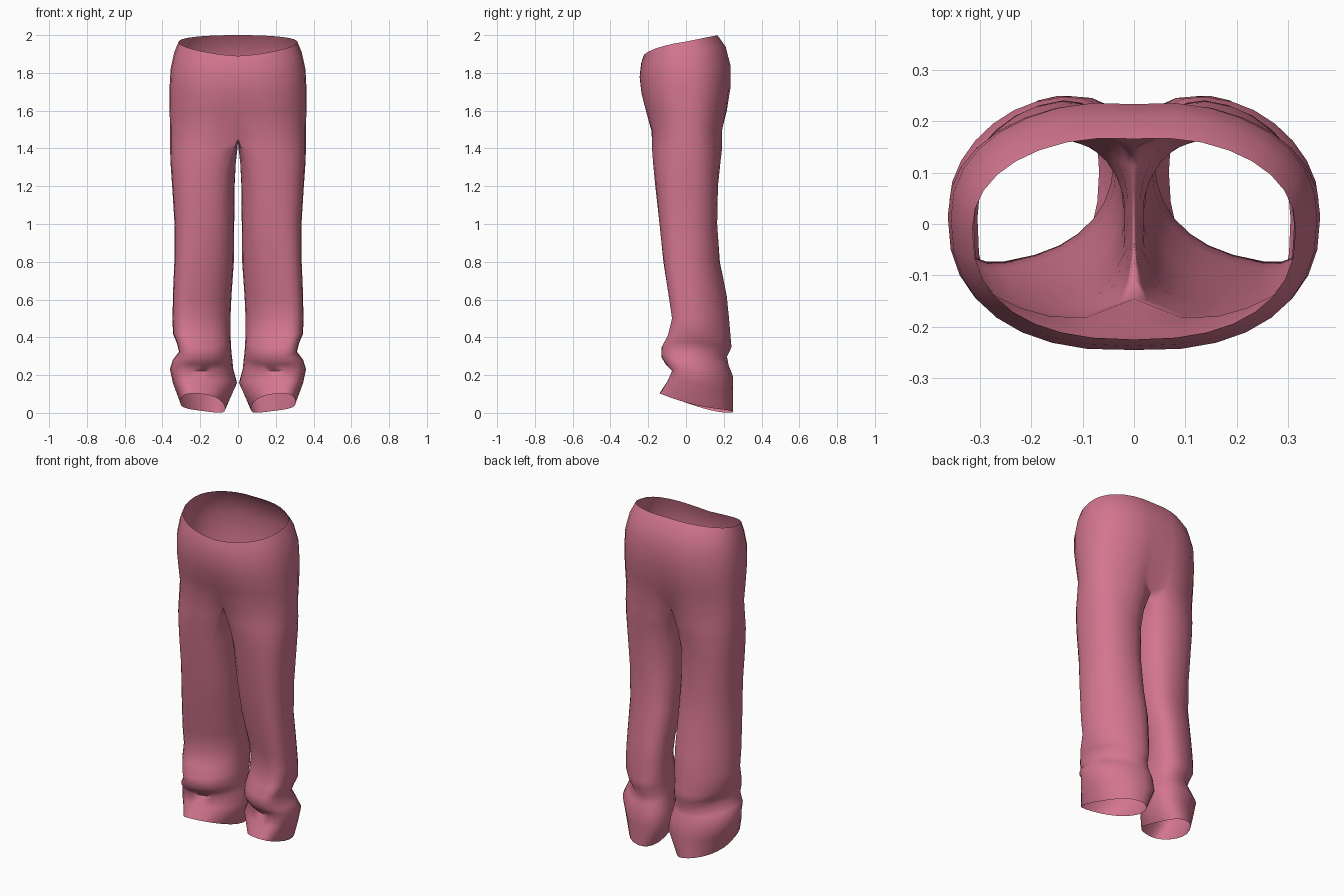
import bpy
import bmesh
from math import sin, cos, pi, radians, exp, copysign

cube = bpy.data.objects.get("Cube")
if cube:
    bpy.data.objects.remove(cube, do_unlink=True)

OUTER = 17          # ring points running from centre front round to centre back
INNER = 7           # ring points along the inside of the leg
COUNT = OUTER + INNER

# Hip rows: front height, back height, half width, front y, back y, centre pinch
HIPS = [
    (1.89, 2.0, .315, -.225, .172, 0),
    (1.85, 1.94, .337, -.238, .215, 0),
    (1.78, 1.84, .357, -.248, .242, .01),
    (1.69, 1.72, .363, -.241, .242, .03),
    (1.6, 1.6, .362, -.219, .226, .1),
    (1.5, 1.5, .36, -.194, .205, .25),
]

# Leg rows: front height, back height, inner x, outer x, front y, back y, crotch blend
LEGS = [
    (1.39, 1.39, .004, .358, -.177, .185, .7),
    (1.32, 1.32, .012, .355, -.17, .175, .4),
    (1.2, 1.2, .018, .347, -.16, .166, .12),
    (1.0, 1.0, .02, .336, -.14, .165, 0),
    (.8, .8, .022, .337, -.113, .175, 0),
    (.6, .62, .035, .345, -.075, .206, 0),
    (.5, .5, .04, .346, -.06, .218, 0),
    (.42, .4, .04, .345, -.083, .228, 0),
    (.36, .36, .038, .325, -.116, .232, 0),
    (.31, .31, .035, .312, -.118, .208, 0),
    (.27, .265, .03, .345, -.095, .216, 0),
    (.235, .21, .025, .36, -.06, .238, 0),
    (.18, .13, .005, .345, -.085, .24, 0),
    (.1, .01, .068, .305, -.128, .241, 0),
]


def rounded(value, power):
    """Superellipse coordinate for a sine or cosine."""
    return copysign(abs(value) ** (2 / power), value)


def hip_ring(zf, zb, half, yf, yb, pinch):
    """Half loop from centre front to centre back, widest behind the middle."""
    points = []
    widest = (yf + yb) / 2 + .015
    for i in range(OUTER):
        s = i / (OUTER - 1)
        a = pi * (s - .5)
        depth, power = (yb - widest, 2.2) if s > .5 else (widest - yf, 2.4)
        x = 0 if i in (0, OUTER - 1) else half * rounded(cos(a), power)
        y = widest + depth * rounded(sin(a), power)
        centre = exp(-(x / .07) ** 2)
        y *= 1 - pinch * centre
        if s > .5:
            y -= .006 * centre
        z = zf + (zb - zf) * sin(pi / 2 * s ** .85) ** 1.5
        points.append((x, y, z - .2 * pinch * centre))
    return points


def crotch_seam(back, front):
    """Points on the centre line sagging from back to front."""
    points = []
    for j in range(1, INNER + 1):
        t = j / (INNER + 1)
        y = back[1] + (front[1] - back[1]) * t
        points.append((0, y, back[2] - .015 * sin(pi * t)))
    return points


def leg_ring(row, crotch):
    """Closed loop round one leg, blended towards the crotch outline."""
    zf, zb, xin, xout, yf, yb, blend = row
    # The lower leg turns outwards: fuller at the outer front, leaner behind
    turn = min(1, max(0, 2.2 - 2 * zf))
    points = []
    for i in range(COUNT):
        a = radians(-120) + 2 * pi * i / COUNT
        power = 2.3
        if cos(a) > 0:
            power = 2.8 if sin(a) < 0 else 2.3 - .35 * turn
        c, s = rounded(cos(a), power), rounded(sin(a), power)
        x = (xin + xout) / 2 + (xout - xin) / 2 * c
        y = (yf + yb) / 2 + (yb - yf) / 2 * s - .045 * turn * c
        x += (crotch[i][0] - x) * blend
        y += (crotch[i][1] - y) * blend
        z = zf + (zb - zf) * sin(pi * (s + 1) / 4)
        if zf < .15:
            z += .015 * c               # hem drops towards the inside
        elif zf < .45:
            z += .014 * cos(2 * a)      # ankle folds sag at front and back
        points.append((max(x, xin), y, z))
    return points


def bridge(bm, upper, lower, closed):
    n = len(upper)
    for i in range(n if closed else n - 1):
        k = (i + 1) % n
        bm.faces.new((upper[i], lower[i], lower[k], upper[k]))


# Fabric colour
fabric = bpy.data.materials.new("rose_fabric")
fabric.use_nodes = True
rose = (.65, .18, .275, 1)
fabric.diffuse_color = rose
shader = fabric.node_tree.nodes["Principled BSDF"]
shader.inputs["Base Color"].default_value = rose
shader.inputs["Roughness"].default_value = .9

# Left half of the trousers
bm = bmesh.new()
hip_points = [hip_ring(*row) for row in HIPS]
hips = [[bm.verts.new(p) for p in ring] for ring in hip_points]
for upper, lower in zip(hips, hips[1:]):
    bridge(bm, upper, lower, False)

# Crotch outline joins the open hip loop to the closed leg loop
seam = crotch_seam(hip_points[-1][-1], hip_points[-1][0])
outline = hip_points[-1] + seam
above = hips[-1] + [bm.verts.new(p) for p in seam]
for row in LEGS:
    below = [bm.verts.new(p) for p in leg_ring(row, outline)]
    bridge(bm, above, below, True)
    above = below

mesh = bpy.data.meshes.new("trousers")
bm.to_mesh(mesh)
bm.free()
mesh.materials.append(fabric)
trousers = bpy.data.objects.new("trousers", mesh)
bpy.context.collection.objects.link(trousers)

# Right half
mirror = trousers.modifiers.new("mirror", 'MIRROR')
mirror.use_clip = True
mirror.merge_threshold = .0005

bpy.context.view_layer.objects.active = trousers
trousers.select_set(True)
bpy.ops.object.shade_smooth_by_angle(angle=radians(70))
